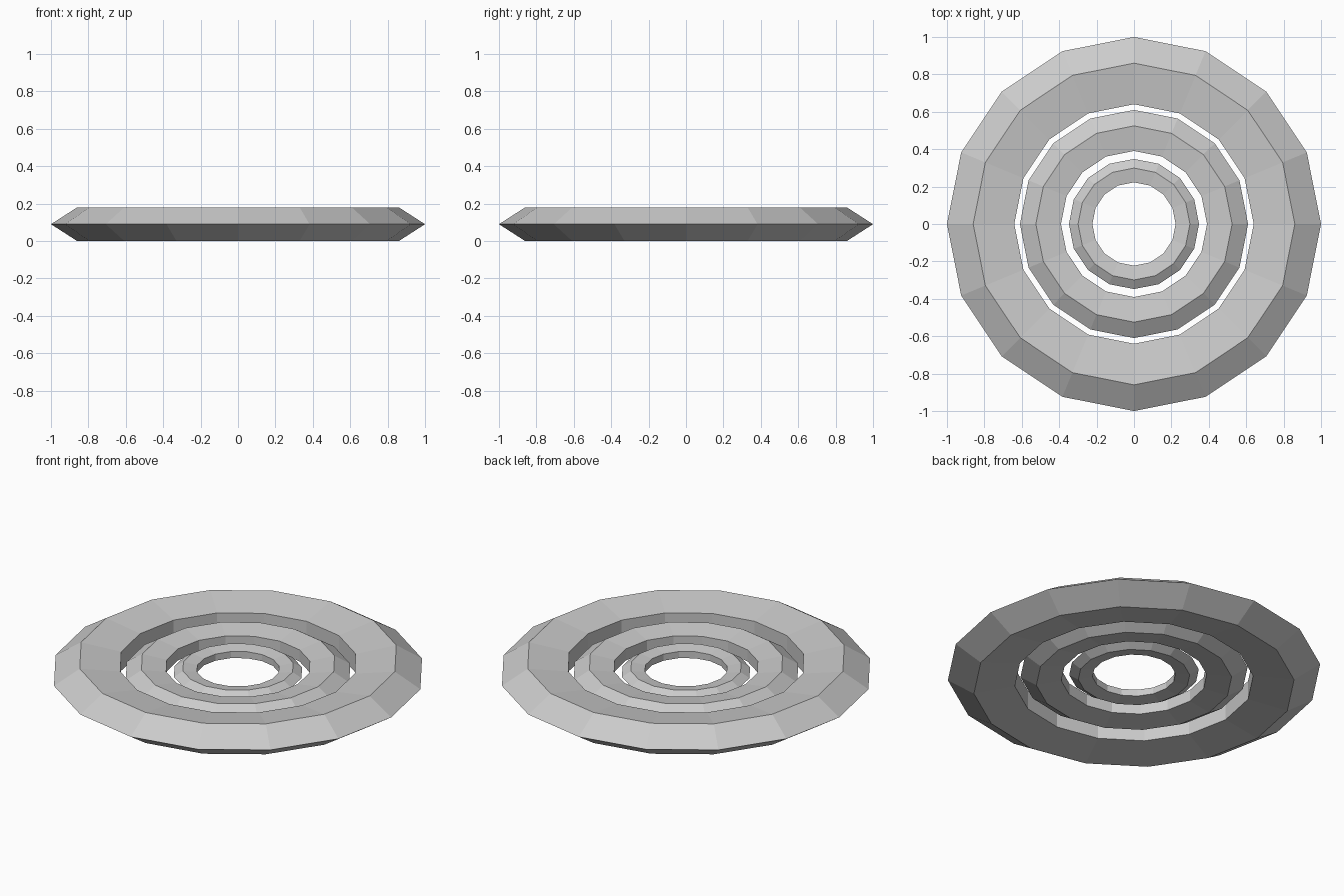
import bpy
import bmesh
from math import cos, sin, pi

if "Cube" in bpy.data.objects:
    bpy.data.objects.remove(bpy.data.objects["Cube"])

SIDES = 16
MID_Z = 0.09
# Cross-section (radius, height from mid-plane): pointed rim, top and bottom taper inward
PROFILE = [(1.0, 0.0), (0.86, 0.09), (0.64, 0.056), (0.64, -0.056), (0.86, -0.09)]


def make_ring(name, scale):
    bm = bmesh.new()
    loops = []
    for i in range(SIDES):
        a = 2 * pi * i / SIDES
        loops.append([bm.verts.new((r * scale * cos(a), r * scale * sin(a), z * scale))
                      for r, z in PROFILE])
    n = len(PROFILE)
    for i in range(SIDES):
        a, b = loops[i], loops[(i + 1) % SIDES]
        for j in range(n):
            k = (j + 1) % n
            bm.faces.new((a[j], b[j], b[k], a[k]))
    bmesh.ops.recalc_face_normals(bm, faces=bm.faces)
    mesh = bpy.data.meshes.new(name)
    bm.to_mesh(mesh)
    bm.free()
    obj = bpy.data.objects.new(name, mesh)
    obj.location.z = MID_Z
    bpy.context.collection.objects.link(obj)


# Three nested rings, same section scaled about a shared centre
for name, scale in (("outer_ring", 1.0), ("middle_ring", 0.61), ("inner_ring", 0.348)):
    make_ring(name, scale)
